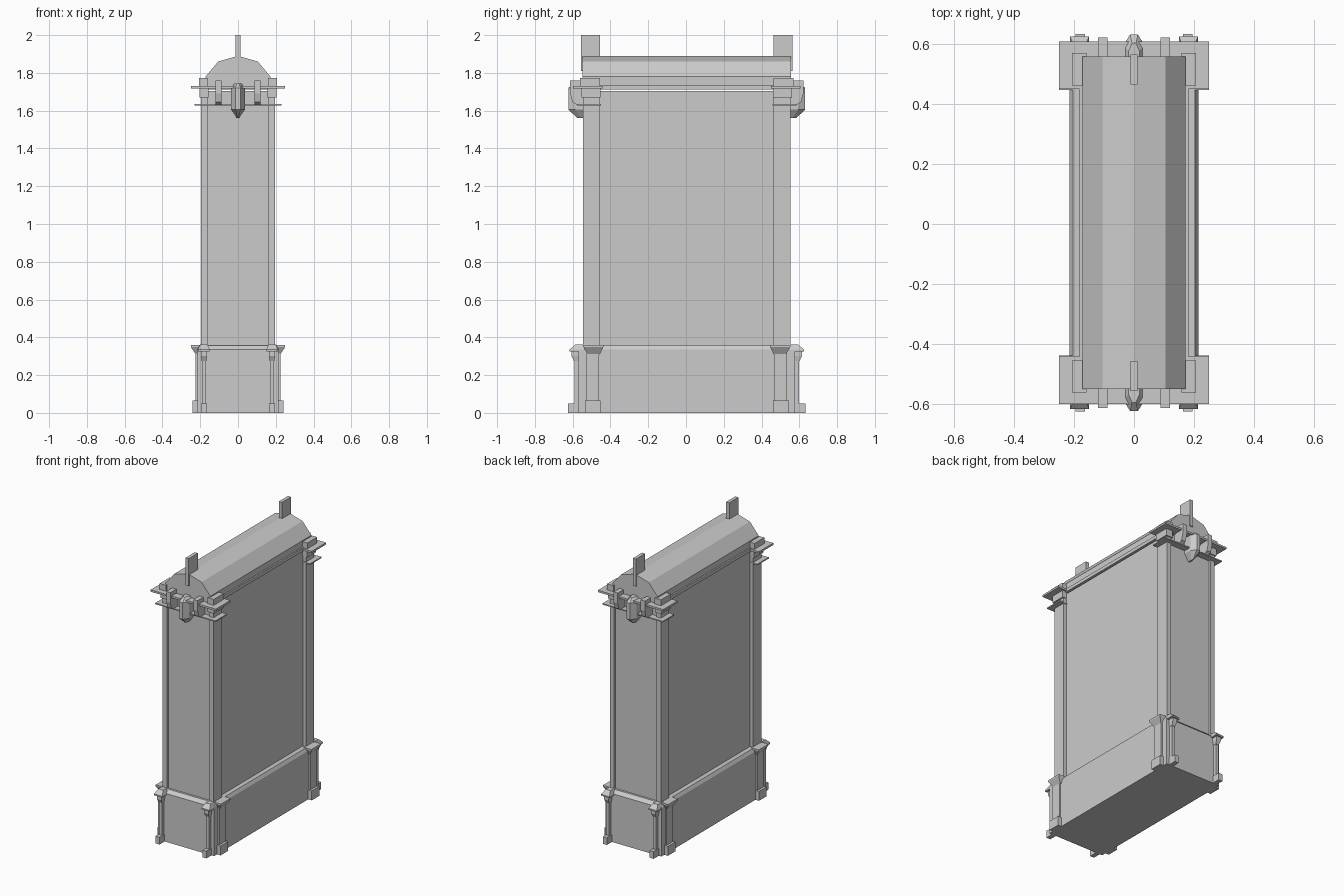
import bpy
import bmesh

cube = bpy.data.objects.get("Cube")
if cube:
    bpy.data.objects.remove(cube)

grey = bpy.data.materials.new("stone grey")
grey.use_nodes = True
COLOUR = (0.6, 0.6, 0.6, 1)
grey.diffuse_color = COLOUR
grey.node_tree.nodes["Principled BSDF"].inputs["Base Color"].default_value = COLOUR


def make(name, loops, mirror=""):
    """Loft closed loops into a capped solid, mirrored over the named axes."""
    bm = bmesh.new()
    rings = [[bm.verts.new(p) for p in loop] for loop in loops]
    n = len(rings[0])
    for a, b in zip(rings, rings[1:]):
        for i in range(n):
            j = (i + 1) % n
            bm.faces.new((a[i], a[j], b[j], b[i]))
    bm.faces.new(rings[0])
    bm.faces.new(rings[-1])
    bmesh.ops.recalc_face_normals(bm, faces=bm.faces)
    mesh = bpy.data.meshes.new(name)
    bm.to_mesh(mesh)
    bm.free()
    mesh.materials.append(grey)
    obj = bpy.data.objects.new(name, mesh)
    bpy.context.collection.objects.link(obj)
    if mirror:
        mod = obj.modifiers.new("Mirror", "MIRROR")
        mod.use_axis = ("x" in mirror, "y" in mirror, False)
        mod.use_mirror_merge = False
    obj.location.y = 0.004
    return obj


def rect(x, y, z):
    return [(x[0], y[0], z), (x[1], y[0], z), (x[1], y[1], z), (x[0], y[1], z)]


def box(name, x, y, z, mirror=""):
    return make(name, [rect(x, y, z[0]), rect(x, y, z[1])], mirror)


def sym(v):
    return (-v, v)


# Base with a chamfered top edge
make("base", [rect(sym(.215), sym(.572), 0), rect(sym(.215), sym(.572), .335),
              rect(sym(.203), sym(.55), .357)])

# Tall body, corner pilasters and eave
box("body", sym(.172), sym(.535), (.34, 1.705))
box("corner_pilaster", (.162, .195), (-.55, -.46), (.34, 1.72), "xy")
box("eave", sym(.182), sym(.545), (1.712, 1.735))

# Faceted roof along the length
profile = [(-.172, 1.73), (-.172, 1.78), (-.105, 1.86), (0, 1.89),
           (.105, 1.86), (.172, 1.78), (.172, 1.73)]
make("roof", [[(x, y, z) for x, z in profile] for y in sym(.553)])
box("roof_finial", sym(.012), (-.56, -.46), (1.81, 2), "y")

# End cornices with corner blocks
box("cornice_plate", sym(.25), (-.603, -.445), (1.718, 1.731), "y")
box("lower_cornice_plate", sym(.231), (-.58, -.455), (1.628, 1.636), "y")
box("cornice_corner_block", (.158, .207), (-.565, -.458), (1.725, 1.772), "xy")
box("cornice_neck", (.155, .205), (-.558, -.457), (1.67, 1.72), "xy")

# Brackets with a curved underside
side = [(-.53, 1.76), (-.617, 1.76), (-.617, 1.69), (-.605, 1.645),
        (-.58, 1.63), (-.53, 1.63)]
make("bracket", [[(x, y, z) for y, z in side] for x in (.088, .12)], "xy")


# Central pendant: half octagon tapering to a point below
def pendant_ring(s, z):
    plan = [(-.036, -.53), (-.036, -.59), (-.013, -.627),
            (.013, -.627), (.036, -.59), (.036, -.53)]
    return [(x * s, -.53 + (y + .53) * (.4 + .6 * s), z) for x, y in plan]


make("pendant", [pendant_ring(.15, 1.56), pendant_ring(1, 1.605),
                 pendant_ring(1, 1.72), pendant_ring(.5, 1.745)], "y")

# Side columns of the base: foot, shaft and flared capital
box("side_column_foot", (.19, .242), (-.54, -.457), (0, .065), "xy")
box("side_column_shaft", (.19, .226), (-.53, -.465), (.06, .315), "xy")
make("side_column_capital", [rect((.19, .224), (-.525, -.46), .31),
                             rect((.19, .25), (-.548, -.442), .35),
                             rect((.19, .25), (-.548, -.442), .36)], "xy")

# End columns of the base
box("end_column_foot", (.164, .195), (-.628, -.55), (0, .05), "xy")
box("end_column_shaft", (.17, .19), (-.595, -.55), (.04, .29), "xy")
make("end_column_capital", [rect((.168, .192), (-.597, -.55), .275),
                            rect((.163, .197), (-.61, -.55), .3),
                            rect((.163, .197), (-.61, -.55), .33)], "xy")
make("end_column_cap", [rect((.15, .213), (-.62, -.53), .325),
                        rect((.15, .213), (-.62, -.53), .335),
                        rect((.162, .2), (-.59, -.53), .362)], "xy")
